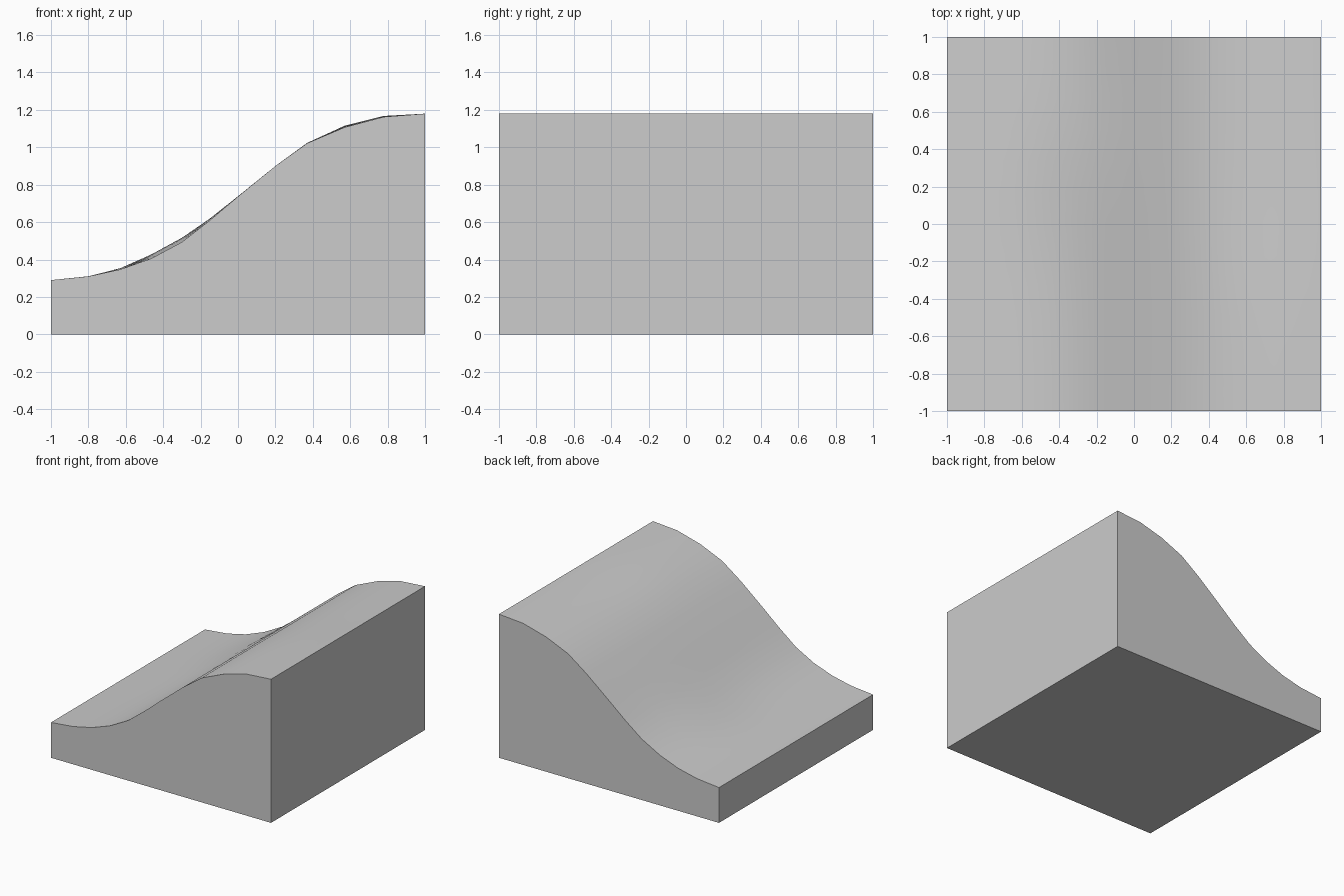
import bpy, bmesh, math

if "Cube" in bpy.data.objects:
    bpy.data.objects.remove(bpy.data.objects["Cube"])

# Slope profile of the front edge: x, height
PROFILE = [(-1, .29), (-.8, .31), (-.63, .347), (-.465, .405), (-.3, .493), (-.15, .61),
           (0, .737), (.2, .90), (.37, 1.022), (.57, 1.107), (.78, 1.163), (1, 1.18)]
ROWS = 12


def bump(x, y, cx, cy, rx, ry):
    return math.exp(-((x - cx) / rx) ** 2 - ((y - cy) / ry) ** 2)


def height(x, z, y):
    # Gentle unevenness that fades out at the outer edges
    if abs(x) > .99 or y < -.99:
        return z
    return z + .026 * bump(x, y, -.37, .45, .22, .5) + .009 * bump(x, y, .62, -.4, .2, .45)


bm = bmesh.new()

# Rolling top surface
ys = [-1 + 2 * j / ROWS for j in range(ROWS + 1)]
grid = [[bm.verts.new((x, y, height(x, z, y))) for x, z in PROFILE] for y in ys]
for a, b in zip(grid, grid[1:]):
    for i in range(len(PROFILE) - 1):
        bm.faces.new((a[i], a[i + 1], b[i + 1], b[i]))

# Straight walls down to the flat base
border = [e for e in bm.edges if e.is_boundary]
walls = bmesh.ops.extrude_edge_only(bm, edges=border)["geom"]
for v in walls:
    if isinstance(v, bmesh.types.BMVert):
        v.co.z = 0
base_edges = [e for e in bm.edges if e.is_boundary]
bmesh.ops.contextual_create(bm, geom=base_edges)
bmesh.ops.recalc_face_normals(bm, faces=bm.faces[:])

mesh = bpy.data.meshes.new("hill_slope")
bm.to_mesh(mesh)
bm.free()
obj = bpy.data.objects.new("hill_slope", mesh)
bpy.context.collection.objects.link(obj)

# Single light grey colour
grey = bpy.data.materials.new("light_grey")
grey.diffuse_color = (.604, .604, .604, 1)
grey.use_nodes = True
grey.node_tree.nodes["Principled BSDF"].inputs["Base Color"].default_value = grey.diffuse_color
mesh.materials.append(grey)

# Smooth top, crisp outer edges
bpy.context.view_layer.objects.active = obj
obj.select_set(True)
bpy.ops.object.shade_smooth_by_angle(angle=math.radians(25))
